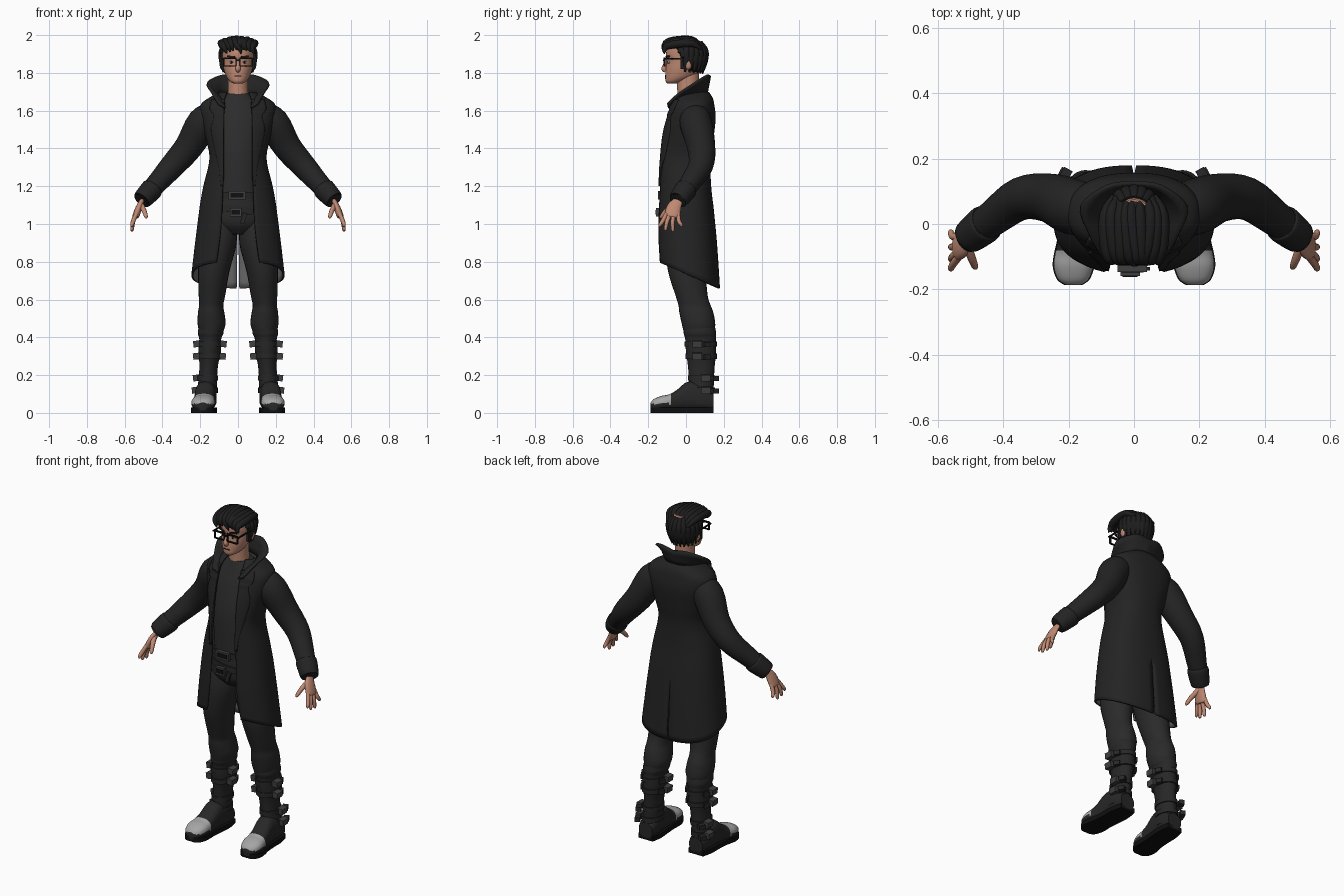
import bpy, bmesh, math, random
from mathutils import Vector, Matrix, Euler

random.seed(4)
if bpy.data.objects.get("Cube"):
    bpy.data.objects.remove(bpy.data.objects["Cube"])


def material(name, r, g, b):
    m = bpy.data.materials.new(name)
    m.use_nodes = True
    m.diffuse_color = (r, g, b, 1)
    node = m.node_tree.nodes["Principled BSDF"]
    node.inputs["Base Color"].default_value = (r, g, b, 1)
    node.inputs["Roughness"].default_value = 0.8
    return m


COAT = material("coat_black", .017, .017, .017)
CLOTH = material("trouser_charcoal", .023, .023, .023)
SHIRT = material("shirt_charcoal", .025, .025, .026)
SKIN = material("skin", .52, .25, .17)
HAIR = material("hair_black", .012, .012, .013)
BOOT = material("boot_leather", .02, .02, .02)
CAP = material("toe_cap_grey", .38, .38, .38)
BLACK = material("deep_black", .005, .005, .005)
METAL = material("dark_metal", .05, .05, .05)
LINING = material("lining_grey", .14, .14, .14)


# ---- helpers ----
def finish(name, bm, mats, mirror=False, thick=0, angle=50, recalc=True):
    if recalc:
        bmesh.ops.recalc_face_normals(bm, faces=bm.faces)
    me = bpy.data.meshes.new(name)
    bm.to_mesh(me)
    bm.free()
    for m in mats:
        me.materials.append(m)
    me.shade_smooth()
    me.set_sharp_from_angle(angle=math.radians(angle))
    ob = bpy.data.objects.new(name, me)
    bpy.context.scene.collection.objects.link(ob)
    if mirror:
        ob.modifiers.new("mirror", 'MIRROR').merge_threshold = .001
    if thick:
        s = ob.modifiers.new("thickness", 'SOLIDIFY')
        s.thickness, s.offset = thick, -1
        s.material_offset = len(mats) - 1
    return ob


def smooth(rows, k=4):
    # Catmull-Rom interpolation of rows of numbers
    out = []
    for i in range(len(rows) - 1):
        p = [rows[max(0, i - 1)], rows[i], rows[i + 1], rows[min(len(rows) - 1, i + 2)]]
        for j in range(k):
            t = j / k
            out.append(tuple(b + .5 * t * (c - a + t * (2*a - 5*b + 4*c - d + t * (3*(b - c) + d - a)))
                             for a, b, c, d in zip(*p)))
    return out + [tuple(rows[-1])]


def loft(name, rings, mats, closed=True, mirror=False, thick=0, rule=None, angle=50):
    bm = bmesh.new()
    vs = [[bm.verts.new(p) for p in r] for r in rings]
    n = len(rings[0])
    for a, b in zip(vs, vs[1:]):
        for i in range(n if closed else n - 1):
            j = (i + 1) % n
            bm.faces.new((a[i], a[j], b[j], b[i]))
    if closed:
        bm.faces.new(vs[0])
        bm.faces.new(vs[-1])
    if rule:
        for f in bm.faces:
            f.material_index = rule(f.calc_center_median())
    return finish(name, bm, mats, mirror, thick, angle, closed)


def oval(cu, cv, ru, rv, e=2.0, n=28):
    pts = []
    for i in range(n):
        c, s = math.cos(2 * math.pi * i / n), math.sin(2 * math.pi * i / n)
        pts.append((cu + math.copysign(abs(c) ** (2 / e), c) * ru,
                    cv + math.copysign(abs(s) ** (2 / e), s) * rv))
    return pts


def level(z, cx, w, yf, yb, grow=0, tilt=0):
    return [(x, y, z + tilt * x) for x, y in
            oval(cx, (yf + yb) / 2, w + grow, (yb - yf) / 2 + grow)]


def stack(name, rows, mat, mirror=False):
    return loft(name, [level(*r) for r in smooth(rows)], [mat], mirror=mirror)


def tube(name, rows, mat, mirror=False, ref=(1, 0, 0), flat=1, n=16):
    rows = smooth(rows)
    pts = [Vector(r[:3]) for r in rows]
    rings = []
    for i, p in enumerate(pts):
        t = (pts[min(i + 1, len(pts) - 1)] - pts[max(i - 1, 0)]).normalized()
        v = t.cross(Vector(ref)).normalized()
        u = v.cross(t)
        rings.append([p + u * a + v * b for a, b in oval(0, 0, rows[i][3], rows[i][3] * flat, n=n)])
    return loft(name, rings, [mat], mirror=mirror)


def box(name, loc, size, mat, rot=(0, 0, 0), mirror=False):
    bm = bmesh.new()
    m = Matrix.LocRotScale(Vector(loc), Euler(rot), Vector(size))
    bmesh.ops.create_cube(bm, size=1, matrix=m)
    return finish(name, bm, [mat], mirror, angle=30)


def ball(name, loc, size, mat, mirror=False):
    bm = bmesh.new()
    bmesh.ops.create_uvsphere(bm, u_segments=16, v_segments=10, radius=1,
                              matrix=Matrix.LocRotScale(Vector(loc), None, Vector(size)))
    return finish(name, bm, [mat], mirror)


# ---- coat: height, half width, front, back, opening ----
N = 2.4
coat_rows = smooth([(.80, .247, -.15, .18, .115), (.97, .222, -.155, .163, .092), (1.18, .188, -.147, .135, .082),
                    (1.34, .152, -.145, .13, .08), (1.45, .17, -.13, .145, .08), (1.56, .198, -.103, .157, .078),
                    (1.63, .198, -.08, .15, .075), (1.67, .15, -.06, .14, .07), (1.70, .09, -.03, .12, .06)], 5)
rings = []
for z, w, yf, yb, op in coat_rows:
    start = math.asin((op / w) ** (N / 2))
    drop = min(1, max(0, (1.1 - z) / .3))
    ring = []
    for i in range(29):
        a = start + (math.pi - start) * i / 28
        x = w * abs(math.sin(a)) ** (2 / N)
        c = math.cos(a)
        y = (yf + yb) / 2 - (yb - yf) / 2 * math.copysign(abs(c) ** (2 / N), c)
        gap = .007 * drop if z < 1.02 else 0
        ring.append((max(x, gap), y, z - .14 * drop * (y + .15) / .33))
    rings.append(ring)
loft("coat_body", rings, [COAT, LINING], closed=False, mirror=True, thick=.012)

# lapels lying on the coat front
rings = []
for z, outer in smooth([(1.2, .092), (1.3, .102), (1.4, .125), (1.5, .143), (1.57, .128), (1.61, .15), (1.66, .14)]):
    r = next(k for k in coat_rows if k[0] >= z - .005)
    ring = []
    for i in range(9):
        x = r[4] - .003 + (outer - r[4] + .003) * i / 8
        k = max(0, 1 - (x / r[1]) ** N) ** (1 / N)
        ring.append((x, (r[2] + r[3]) / 2 - (r[3] - r[2]) / 2 * k - .007, z))
    rings.append(ring)
loft("coat_lapel", rings, [COAT], closed=False, mirror=True, thick=.009)

# raised collar
base = smooth([(.07, -.09, 1.61), (.085, -.05, 1.65), (.10, 0, 1.67), (.085, .08, 1.68), (0, .115, 1.69)])
rim = smooth([(.105, -.095, 1.63), (.14, -.03, 1.69), (.165, .055, 1.745), (.085, .12, 1.787), (0, .132, 1.78)])
loft("coat_collar", [[Vector(a).lerp(Vector(b), t) for a, b in zip(base, rim)] for t in (0, .35, .7, 1)],
     [COAT], closed=False, mirror=True, thick=.012)

# sleeves and cuffs
tube("sleeve", [(.12, .045, 1.58, .07), (.185, .052, 1.535, .086), (.26, .08, 1.41, .075), (.345, .078, 1.31, .066),
                (.43, .02, 1.215, .055), (.5, -.035, 1.138, .046)], COAT, True, n=24)
tube("cuff", [(.45, .005, 1.192, .054), (.46, -.003, 1.18, .059), (.506, -.04, 1.13, .051), (.508, -.042, 1.128, .04)],
     COAT, True, n=24)

# ---- hands ----
tube("palm", [(.49, -.03, 1.15, .027), (.51, -.045, 1.12, .028), (.525, -.064, 1.085, .039), (.54, -.073, 1.045, .04),
              (.543, -.075, 1.035, .03)], SKIN, True, ref=(0, 1, 0), flat=.45)
fingers = [(-.103, -.137, .985), (-.083, -.108, .965), (-.063, -.07, .96), (-.042, -.025, .985)]
for i, (y0, y1, z1) in enumerate(fingers):
    tube("finger_%d" % (i + 1), [(.538, y0, 1.055, .011), (.555, (y0 + y1) / 2 - .004, 1.015, .0115),
                                 (.561, y1, z1 + .01, .009), (.56, y1, z1, .004)], SKIN, True, n=10)
tube("thumb", [(.515, -.06, 1.105, .016), (.497, -.105, 1.07, .013), (.487, -.13, 1.04, .01), (.485, -.135, 1.03, .004)],
     SKIN, True, n=10)

# ---- shirt, hips and belts ----
stack("shirt", [(1.14, 0, .13, -.127, .1), (1.34, 0, .13, -.127, .11), (1.45, 0, .14, -.115, .12),
                (1.56, 0, .15, -.088, .13), (1.64, 0, .12, -.06, .12), (1.69, 0, .063, -.045, .085)], SHIRT)
hips = [(1.18, 0, .15, -.125, .1), (1.08, 0, .165, -.125, .115), (1.0, 0, .165, -.115, .12), (.945, 0, .08, -.07, .08)]
stack("hips", hips, CLOTH)
for name, z, tilt in (("upper_belt", 1.15, 0), ("lower_belt", 1.075, -.12)):
    loft(name, [level(z + h, 0, .155, -.125, .11, .008, tilt) for h in (-.018, .018)], [BOOT])
for name, x, z, w, y in (("upper_buckle", -.005, 1.152, .09, -.137), ("lower_buckle", -.012, 1.062, .06, -.15)):
    box(name, (x, y, z), (w, .02, .046), METAL)
    box(name + "_inset", (x, y - .009, z), (w * .75, .006, .026), BLACK)
box("belt_strap", (.03, -.137, 1.03), (.022, .012, .06), BOOT, (0, .3, 0))

# ---- legs and boots ----
stack("trouser_leg", [(1.02, .095, .08, -.10, .1), (.9, .104, .097, -.11, .11), (.75, .128, .083, -.095, .105),
                      (.62, .138, .07, -.055, .115), (.57, .142, .064, -.04, .13), (.53, .142, .07, -.035, .145),
                      (.47, .14, .074, -.022, .155), (.42, .142, .06, -.01, .15)], CLOTH, True)
shaft = smooth([(.45, .143, .066, -.012, .155), (.42, .145, .068, -.012, .16), (.39, .147, .058, -.004, .158),
                (.32, .15, .06, 0, .16), (.25, .155, .049, .01, .152), (.15, .162, .05, .015, .147),
                (.05, .17, .056, 0, .146)])
loft("boot_shaft", [level(*r) for r in shaft], [BOOT], mirror=True)
foot = smooth([(.146, .168, .045, .1), (.08, .17, .057, .15), (.01, .173, .055, .165), (-.05, .178, .055, .12),
               (-.09, .182, .06, .098), (-.13, .185, .061, .09), (-.17, .186, .047, .073), (-.187, .186, .024, .055)])
loft("boot_foot", [[(x, y, z) for x, z in oval(cx, top / 2 + .006, w, top / 2 - .006, 2.5)] for y, cx, w, top in foot],
     [BOOT, CAP], mirror=True, rule=lambda c: int(c.y < -.085 and c.z > .048))
loft("boot_sole", [[(cx + dx * (w + .003), y, z) for dx, z in ((-1, 0), (1, 0), (1, .028), (-1, .028))]
                   for y, cx, w, top in foot], [BLACK], mirror=True, angle=35)
for i, z in enumerate((.365, .3, .185, .12)):
    r = min(shaft, key=lambda k: abs(k[0] - z))
    loft("boot_strap_%d" % i, [level(z + h, *r[1:], grow=.006) for h in (-.014, .014)], [BOOT], mirror=True)
    sides = ((1, .06), (-1, .06)) if i < 2 else ((1, .105),)
    for s, y in sides:
        x = r[1] + s * (r[2] + .012)
        box("strap_buckle", (x, y, z), (.034, .05, .034), METAL, (0, .12 * s, 0), True)
        box("strap_end", (x - s * .012, y + .048, z - .004), (.03, .035, .026), BOOT, (0, 0, s * .5), True)

# ---- head ----
stack("neck", [(1.65, 0, .062, -.045, .08), (1.7, 0, .054, -.046, .07), (1.8, 0, .054, -.05, .07)], SKIN)
stack("head", [(1.743, 0, .022, -.098, -.05), (1.755, 0, .043, -.108, -.01), (1.78, 0, .062, -.11, .05),
               (1.82, 0, .076, -.108, .085), (1.86, 0, .082, -.103, .1), (1.9, 0, .085, -.106, .1),
               (1.94, 0, .082, -.095, .095), (1.97, 0, .06, -.06, .075)], SKIN)
tube("nose", [(0, -.1, 1.875, .007), (0, -.11, 1.845, .01), (0, -.116, 1.822, .014), (0, -.108, 1.81, .011)], SKIN, n=12)
ball("ear", (.086, .012, 1.85), (.012, .02, .032), SKIN, True)
ball("eye", (.034, -.09, 1.856), (.013, .009, .007), CAP, True)
ball("iris", (.034, -.097, 1.856), (.006, .004, .006), BLACK, True)
box("eyebrow", (.037, -.097, 1.886), (.042, .012, .009), HAIR, (0, -.1, .3), True)
box("mouth", (0, -.109, 1.783), (.038, .006, .004), BLACK)

# glasses
for name, loc, size in (("rim_top", (.042, -.115, 1.878), (.07, .009, .009)),
                        ("rim_bottom", (.042, -.115, 1.836), (.066, .009, .006)),
                        ("rim_inner", (.01, -.115, 1.857), (.006, .009, .044)),
                        ("rim_outer", (.075, -.113, 1.857), (.007, .011, .044)),
                        ("bridge", (.004, -.117, 1.866), (.014, .008, .008)),
                        ("temple", (.083, -.053, 1.874), (.006, .13, .008))):
    box("glasses_" + name, loc, size, BLACK, mirror=True)

# ---- hair: fitted cap with a shaped hairline, plus swept locks ----
bm = bmesh.new()
bmesh.ops.create_uvsphere(bm, u_segments=40, v_segments=28, radius=1,
                          matrix=Matrix.LocRotScale(Vector((0, .006, 1.885)), None, Vector((.1, .112, .103))))
for v in bm.verts:
    t = min(1, max(0, (.03 - v.co.y) / .09))
    line = 1.80 + .125 * t
    if v.co.z < line:
        v.co = (v.co.x * .8, v.co.y * .8, line)
finish("hair_cap", bm, [HAIR])
for i in range(9):
    x = (i - 4) * .02
    j = random.uniform(-.012, .012)
    h = 1.978 - 3.2 * x * x
    tube("top_lock_%d" % i, [(x * .8, .085, h - .035, .008), (x + j, .03, h - .002, .019), (x * 1.05, -.06, h - .006, .022),
                             (x - j, -.108, h - .022, .018), (x * .9 + .012, -.116, h - .055, .004)], HAIR, n=10)
for i in range(13):
    a = math.pi * (i / 12) * 1.04 - .06
    c, s = math.cos(a), math.sin(a)
    tube("back_lock_%d" % i, [(c * .06, .01 + s * .07, 1.965, .01), (c * .088, .008 + s * .098, 1.92, .018),
                              (c * .09, .006 + s * .1, 1.865, .016), (c * .08, s * .088, 1.805 - .01 * s, .004)], HAIR,
         ref=(-s, c, 0), flat=.7, n=10)
tube("fringe_lock", [(-.03, -.09, 1.955, .014), (-.005, -.115, 1.945, .015), (.012, -.117, 1.92, .009),
                     (.016, -.112, 1.9, .002)], HAIR, n=10)
box("sideburn", (.084, -.018, 1.855), (.012, .022, .07), HAIR, mirror=True)
